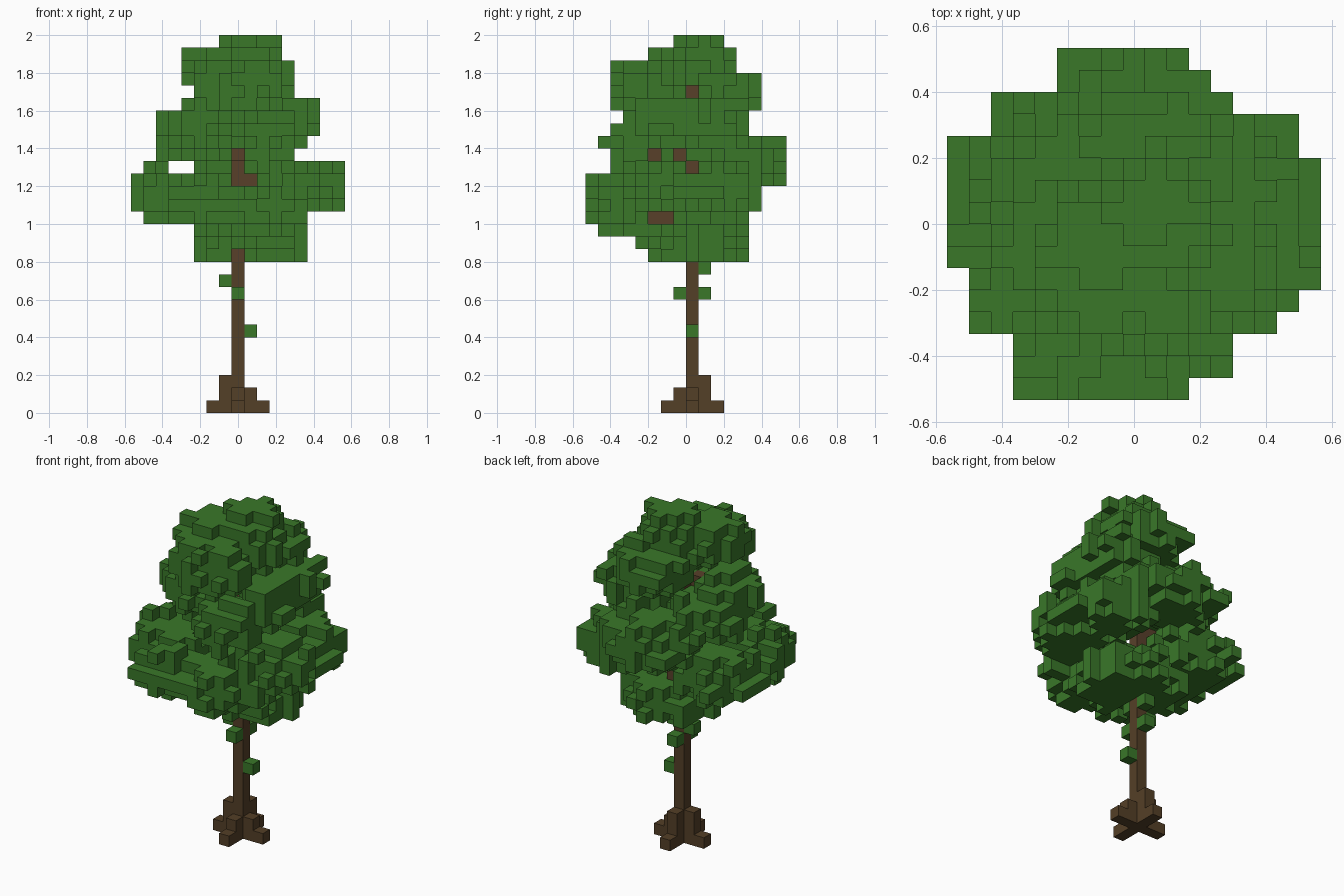
import bpy
import bmesh
import random
from mathutils import Vector

random.seed(4)
UNIT = 2 / 30  # edge length of one block

cube = bpy.data.objects.get("Cube")
if cube:
    bpy.data.objects.remove(cube, do_unlink=True)


def material(name, colour):
    mat = bpy.data.materials.new(name)
    mat.use_nodes = True
    mat.diffuse_color = colour
    node = next(n for n in mat.node_tree.nodes if n.type == "BSDF_PRINCIPLED")
    node.inputs["Base Color"].default_value = colour
    node.inputs["Roughness"].default_value = 0.9
    return mat


leaf_green = material("leaf green", (0.041, 0.185, 0.022, 1))
bark_brown = material("bark brown", (0.088, 0.050, 0.020, 1))
branch_brown = material("branch brown", (0.098, 0.051, 0.023, 1))


def build_blocks(name, blocks, occupied, mat):
    """Turn a set of grid cells into one mesh, keeping only exposed faces."""
    bm = bmesh.new()
    corners = {}

    def corner(cell):
        if cell not in corners:
            x, y, z = cell
            corners[cell] = bm.verts.new(((x - 0.5) * UNIT, y * UNIT, z * UNIT))
        return corners[cell]

    for block in sorted(blocks):
        for axis in range(3):
            for side in (0, 1):
                neighbour = list(block)
                neighbour[axis] += 2 * side - 1
                if tuple(neighbour) in occupied:
                    continue
                quad = []
                for a, b in ((0, 0), (1, 0), (1, 1), (0, 1)):
                    cell = list(block)
                    cell[axis] += side
                    cell[(axis + 1) % 3] += a
                    cell[(axis + 2) % 3] += b
                    quad.append(corner(tuple(cell)))
                bm.faces.new(quad if side else quad[::-1])
    mesh = bpy.data.meshes.new(name)
    bm.to_mesh(mesh)
    bm.free()
    mesh.materials.append(mat)
    obj = bpy.data.objects.new(name, mesh)
    bpy.context.collection.objects.link(obj)
    return obj


# Trunk with a stepped cross of roots
trunk = {(0, 0, k) for k in range(12)}
for dx, dy, height in ((1, 0, 2), (-1, 0, 3), (0, 1, 3), (0, -1, 2)):
    trunk |= {(dx, dy, k) for k in range(height)}
    trunk.add((2 * dx, 2 * dy, 0))

# Upper trunk and short branches
BASE = 12
branches = {(0, 0, k) for k in range(BASE, 27)}
branches |= {(0, -1, 15), (0, -2, 15), (0, -3, 15), (0, -1, 16), (0, 1, 15),
             (-1, 0, 18), (1, 0, 18), (0, -1, 20), (0, -2, 21), (0, -3, 20),
             (0, -1, 21), (-1, -1, 23)}

# Openings between the clumps, running outwards from a piece of wood
FRONT, SIDE = (0, -1, 0), (1, 0, 0)
FRONT_CORNER, BACK_CORNER = (1, -1, 0.816), (-1, 1, 0.816)
openings = [
    ((0, 0, 18), FRONT), ((0, 0, 19), FRONT), ((1, 0, 18), FRONT),
    ((0, 0, BASE), FRONT),
    ((0, 0, 25), SIDE), ((0, 0, 19), SIDE), ((0, -1, 20), SIDE),
    ((0, -3, 20), SIDE), ((0, -2, 15), SIDE), ((0, -3, 15), SIDE),
    ((0, -1, 21), FRONT_CORNER), ((0, -2, 15), FRONT_CORNER),
    ((-1, -1, 23), BACK_CORNER), ((-1, 0, 18), BACK_CORNER),
    ((0, 1, 15), BACK_CORNER),
]
open_cells = {(i, j, 19) for i in (-5, -4) for j in range(-8, 8)}
for start, direction in openings:
    for step in range(1, 11):
        p = Vector(start) + Vector(direction) * step
        open_cells.add(tuple(round(c) for c in p))

# Leaf clumps: centre and radii in blocks
clumps = [
    (1, 0.8, 13.4, 4.6, 3.9, 2),
    (5.2, 3, 18, 3.4, 3, 2.2),
    (5, -1.5, 18, 3.6, 3.2, 2.2),
    (-5, -2, 17.2, 3.6, 3.4, 2.2),
    (-4.5, 2, 17, 3.8, 2.8, 2.1),
    (-3, -5, 16.4, 3, 3, 2.2),
    (1.6, -5, 16.3, 3.2, 3.2, 2.2),
    (0, 5, 20, 3.6, 3.2, 2.2),
    (2.8, 4.2, 20, 3.2, 3, 1.9),
    (2, -4, 21.8, 3.4, 3.2, 1.9),
    (4, -2.4, 23, 2.5, 2.6, 2),
    (-2.9, -1.6, 22.8, 3.2, 3, 2.2),
    (-3, 1.8, 21.6, 3.3, 3.2, 2),
    (3.6, 2, 23.2, 3.3, 3.2, 2.2),
    (1, 3.2, 25.9, 3.5, 3, 2.2),
    (0, -3.6, 25.8, 3.3, 2.8, 2.1),
    (-2, -1, 27.4, 2.8, 2.8, 1.8),
    (2, 0.3, 26.8, 2.8, 2.8, 2),
    (0.9, 0.9, 28.3, 2.8, 2.5, 1.7),
]

# Width and depth limits of each canopy layer, from the bottom up
width = [(-3, 5), (-3, 5), (-3, 5), (-7, 5), (-8, 8), (-8, 8), (-8, 8), (-7, 8), (-6, 4),
         (-6, 5), (-6, 6), (-6, 6), (-4, 6), (-3, 4), (-4, 4), (-4, 4), (-4, 3), (-1, 3)]
depth = [(-3, 4), (-4, 4), (-7, 4), (-8, 4), (-8, 5), (-8, 5), (-8, 7), (-6, 7), (-6, 7),
         (-7, 7), (-6, 4), (-5, 4), (-6, 5), (-6, 5), (-6, 5), (-6, 3), (-3, 3), (-1, 2)]
# Width limits of the crown for each row from front to back
plan = [(-5, 2), (-5, 4), (-5, 4), (-7, 6), (-7, 7), (-7, 8), (-8, 8), (-8, 8),
        (-8, 8), (-8, 8), (-8, 8), (-8, 7), (-6, 7), (-6, 4), (-3, 3), (-3, 2)]


def distance(cell):
    """Distance to the nearest clump, where 1 is its surface."""
    i, j, k = cell
    return min(Vector(((i - x) / rx, (j + 0.5 - y) / ry, (k + 0.5 - z) / rz)).length
               for x, y, z, rx, ry, rz in clumps)


# Cells at the limits count as further out, so the outline stays ragged
field = {}
for layer, ((x0, x1), (y0, y1)) in enumerate(zip(width, depth)):
    k = BASE + layer
    for j in range(y0, y1 + 1):
        p0, p1 = plan[j + 8]
        left, right = max(x0, p0), min(x1, p1)
        for i in range(left, right + 1):
            if (i, j, k) not in open_cells and (i, j, k) not in branches:
                rim = i in (left, right) or j in (y0, y1)
                field[i, j, k] = distance((i, j, k)) + 0.15 * rim

# Ragged clumps: solid inside, random blocks at the surface
leaves = {c for c, d in field.items()
          if d < 0.87 or (d < 1.13 and random.random() < 0.5)}

# Fill out the outline along each axis with the cell closest to a clump
for axis in range(3):
    columns = {}
    for cell in field:
        columns.setdefault(cell[:axis] + cell[axis + 1:], []).append(cell)
    for cells in columns.values():
        if not leaves.intersection(cells):
            leaves.add(min(cells, key=field.get))

# Leaves that screen the wood beside the openings
leaves |= {(1, 0, 20), (-1, -1, 18)}

# Stray leaves on the bare trunk
sprigs = {(1, 0, 6), (0, -1, 9), (0, 1, 9), (-1, 0, 10), (0, 1, 11)}

occupied = trunk | branches | leaves | sprigs

build_blocks("trunk_and_roots", trunk, occupied, bark_brown)
build_blocks("branches", branches, occupied, branch_brown)
build_blocks("canopy", leaves, occupied, leaf_green)
build_blocks("trunk_leaves", sprigs, occupied, leaf_green)
